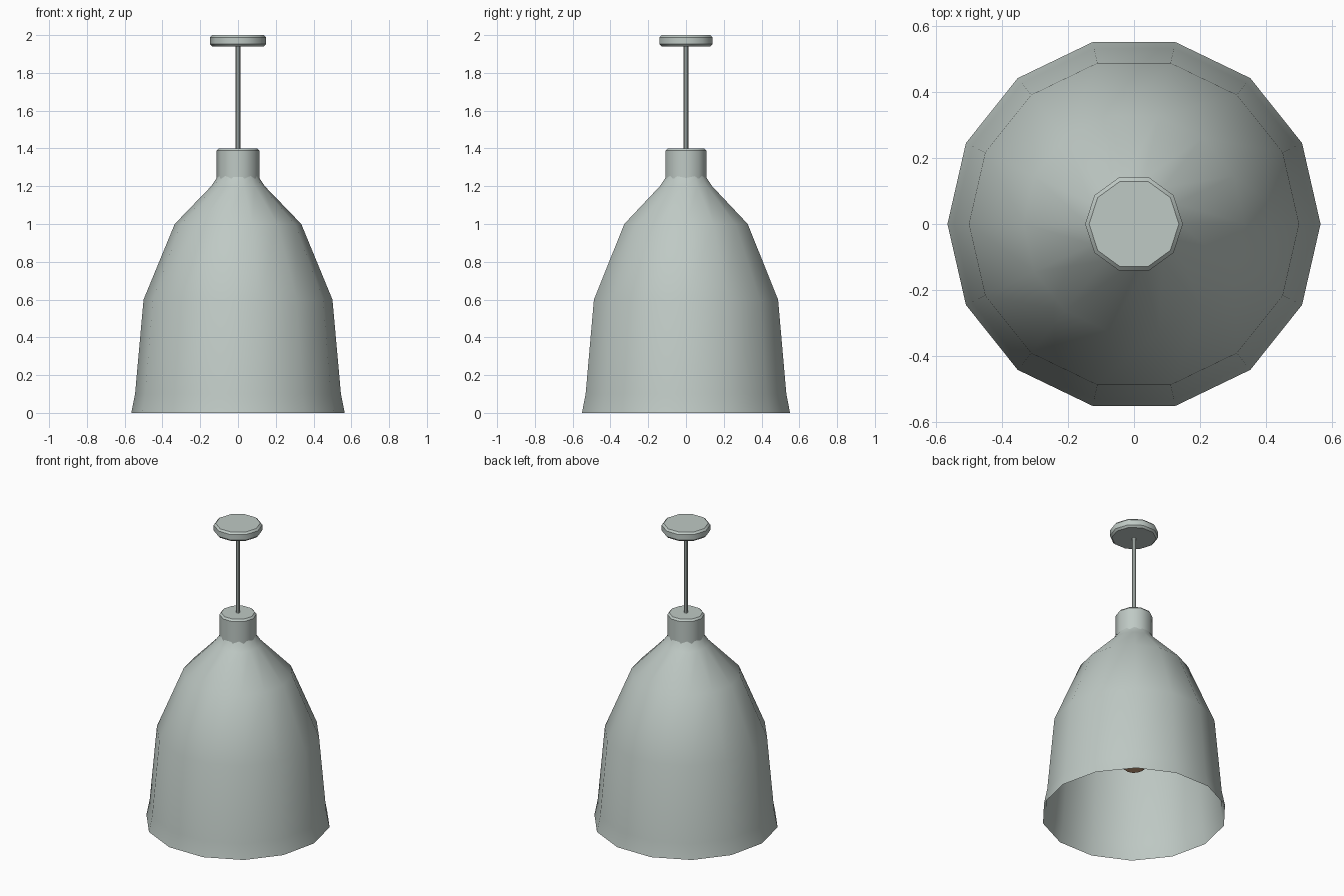
import bpy, bmesh, math

if "Cube" in bpy.data.objects:
    bpy.data.objects.remove(bpy.data.objects["Cube"])


def material(name, rgb):
    m = bpy.data.materials.new(name)
    m.diffuse_color = (*rgb, 1.0)
    m.use_nodes = True
    m.node_tree.nodes["Principled BSDF"].inputs["Base Color"].default_value = m.diffuse_color
    return m


grey = material("pale grey green", (0.52, 0.585, 0.555))
warm = material("warm bulb", (0.62, 0.36, 0.22))


def lathe(name, profile, sides, mat, cap_start=True, cap_end=True):
    """Revolve (radius, z) points, listed bottom to top, around z."""
    bm = bmesh.new()
    rings = []
    for r, z in profile:
        rings.append([bm.verts.new((r * math.cos(2 * math.pi * i / sides),
                                    r * math.sin(2 * math.pi * i / sides), z))
                      for i in range(sides)])
    for a, b in zip(rings, rings[1:]):
        for i in range(sides):
            j = (i + 1) % sides
            bm.faces.new((a[i], a[j], b[j], b[i]))
    if cap_start:
        bm.faces.new(rings[0][::-1])
    if cap_end:
        bm.faces.new(rings[-1])
    mesh = bpy.data.meshes.new(name)
    bm.to_mesh(mesh)
    bm.free()
    mesh.materials.append(mat)
    ob = bpy.data.objects.new(name, mesh)
    bpy.context.collection.objects.link(ob)
    bpy.ops.object.select_all(action='DESELECT')
    ob.select_set(True)
    bpy.context.view_layer.objects.active = ob
    bpy.ops.object.shade_smooth_by_angle(angle=math.radians(40))
    return ob


# Open bell shade, its top tucked into the socket
lathe("shade", [(0.565, 0), (0.545, 0.1), (0.5, 0.6), (0.335, 1.0),
                (0.142, 1.2), (0.115, 1.24), (0.10, 1.27)],
      14, grey, cap_start=False, cap_end=False)

# Socket cup with a bevelled top
lathe("socket", [(0.113, 1.22), (0.113, 1.388), (0.102, 1.4)], 10, grey)

# Hanging rod
lathe("rod", [(0.012, 1.39), (0.012, 1.95)], 8, grey)

# Ceiling canopy with bevelled edges
lathe("canopy", [(0.136, 1.94), (0.148, 1.952), (0.148, 1.988), (0.136, 2.0)],
      10, grey)

# Bulb hanging inside the shade
lathe("bulb", [(0.06, 0.325), (0.12, 0.38), (0.15, 0.48), (0.135, 0.58),
               (0.09, 0.72), (0.07, 0.85), (0.07, 1.23)], 12, warm)
